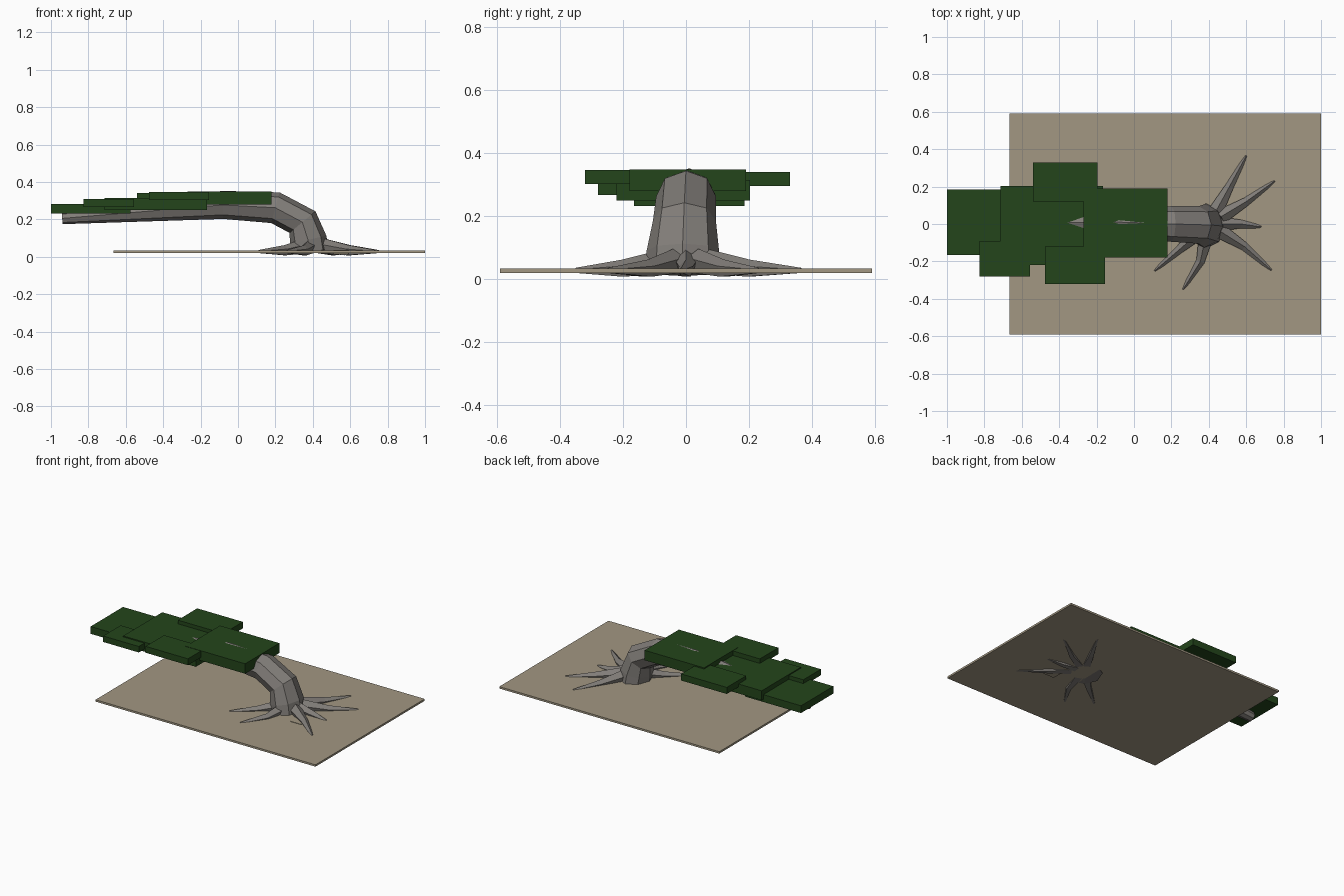
import bpy, bmesh, math
from mathutils import Vector

if "Cube" in bpy.data.objects:
    bpy.data.objects.remove(bpy.data.objects["Cube"])


def material(name, rgb):
    m = bpy.data.materials.new(name)
    m.diffuse_color = (*rgb, 1)
    m.use_nodes = True
    m.node_tree.nodes["Principled BSDF"].inputs["Base Color"].default_value = m.diffuse_color
    return m


BARK = material("bark", (0.22, 0.205, 0.19))
LEAF = material("leaf", (0.017, 0.06, 0.011))
SOIL = material("soil", (0.36, 0.31, 0.225))


def finish(name, bm, mat):
    bmesh.ops.recalc_face_normals(bm, faces=bm.faces)
    me = bpy.data.meshes.new(name)
    bm.to_mesh(me)
    bm.free()
    me.materials.append(mat)
    ob = bpy.data.objects.new(name, me)
    bpy.context.collection.objects.link(ob)
    return ob


def box(name, x, y, z, mat):
    bm = bmesh.new()
    bmesh.ops.create_cube(bm, size=1)
    for v in bm.verts:
        for i, (lo, hi) in enumerate((x, y, z)):
            v.co[i] = hi if v.co[i] > 0 else lo
    return finish(name, bm, mat)


def limb(name, rings, sides, mat):
    """Faceted tapered tube; each ring is x, y, z, vertical radius, side radius."""
    pts = [Vector(r[:3]) for r in rings]
    side = Vector((0, 0, 1)).cross(pts[-1] - pts[0]).normalized()
    bm = bmesh.new()
    loops = []
    for i, (p, r) in enumerate(zip(pts, rings)):
        a = (p - pts[i - 1]).normalized() if i else Vector()
        b = (pts[i + 1] - p).normalized() if i < len(pts) - 1 else Vector()
        up = (a + b).normalized().cross(side).normalized()
        loops.append([bm.verts.new(p + up * r[3] * math.cos(t) + side * r[4] * math.sin(t))
                      for t in (2 * math.pi * k / sides for k in range(sides))])
    for l0, l1 in zip(loops, loops[1:]):
        for k in range(sides):
            j = (k + 1) % sides
            bm.faces.new((l0[k], l0[j], l1[j], l1[k]))
    bm.faces.new(loops[0])
    bm.faces.new(loops[-1])
    return finish(name, bm, mat)


# Ground slab
box("ground_slab", (-0.665, 1.0), (-0.59, 0.59), (0.02, 0.033), SOIL)

# Bent trunk leaning out to the left
limb("trunk", [
    (0.385, -0.01, 0.025, 0.10, 0.12),
    (0.375, -0.01, 0.09, 0.10, 0.115),
    (0.345, -0.005, 0.185, 0.09, 0.10),
    (0.20, 0.0, 0.262, 0.085, 0.095),
    (-0.08, 0.01, 0.277, 0.075, 0.08),
    (-0.94, 0.0, 0.205, 0.031, 0.035)], 8, BARK)

# Roots radiating from the base: middle bend and tip
roots = [((0.51, 0.20), (0.60, 0.365)), ((0.60, 0.12), (0.752, 0.23)),
         ((0.57, 0.0), (0.68, -0.015)), ((0.59, -0.12), (0.735, -0.247)),
         ((0.355, -0.20), (0.262, -0.35)), ((0.25, -0.13), (0.11, -0.25))]
for n, (mid, tip) in enumerate(roots):
    c = Vector((0.40, 0.0))
    start = c + (Vector(mid) - c) * 0.3
    limb(f"root_{n + 1}", [
        (*start, 0.055, 0.042, 0.042),
        (*mid, 0.032, 0.030, 0.024),
        (*tip, 0.027, 0.009, 0.009)], 5, BARK)

# Small stone between the roots
box("stone", (0.51, 0.59), (-0.16, -0.10), (0.015, 0.036), SOIL)

# Flat foliage pads
pads = [((-0.27, 0.18), (-0.18, 0.19), (0.28, 0.348)),
        ((-0.54, -0.195), (0.12, 0.33), (0.295, 0.34)),
        ((-0.475, -0.155), (-0.32, -0.12), (0.302, 0.346)),
        ((-0.715, -0.165), (-0.22, 0.203), (0.25, 0.315)),
        ((-0.825, -0.555), (-0.28, -0.09), (0.267, 0.308)),
        ((-1.0, -0.575), (-0.165, 0.185), (0.232, 0.282))]
for n, (x, y, z) in enumerate(pads):
    box(f"foliage_pad_{n + 1}", x, y, z, LEAF)
